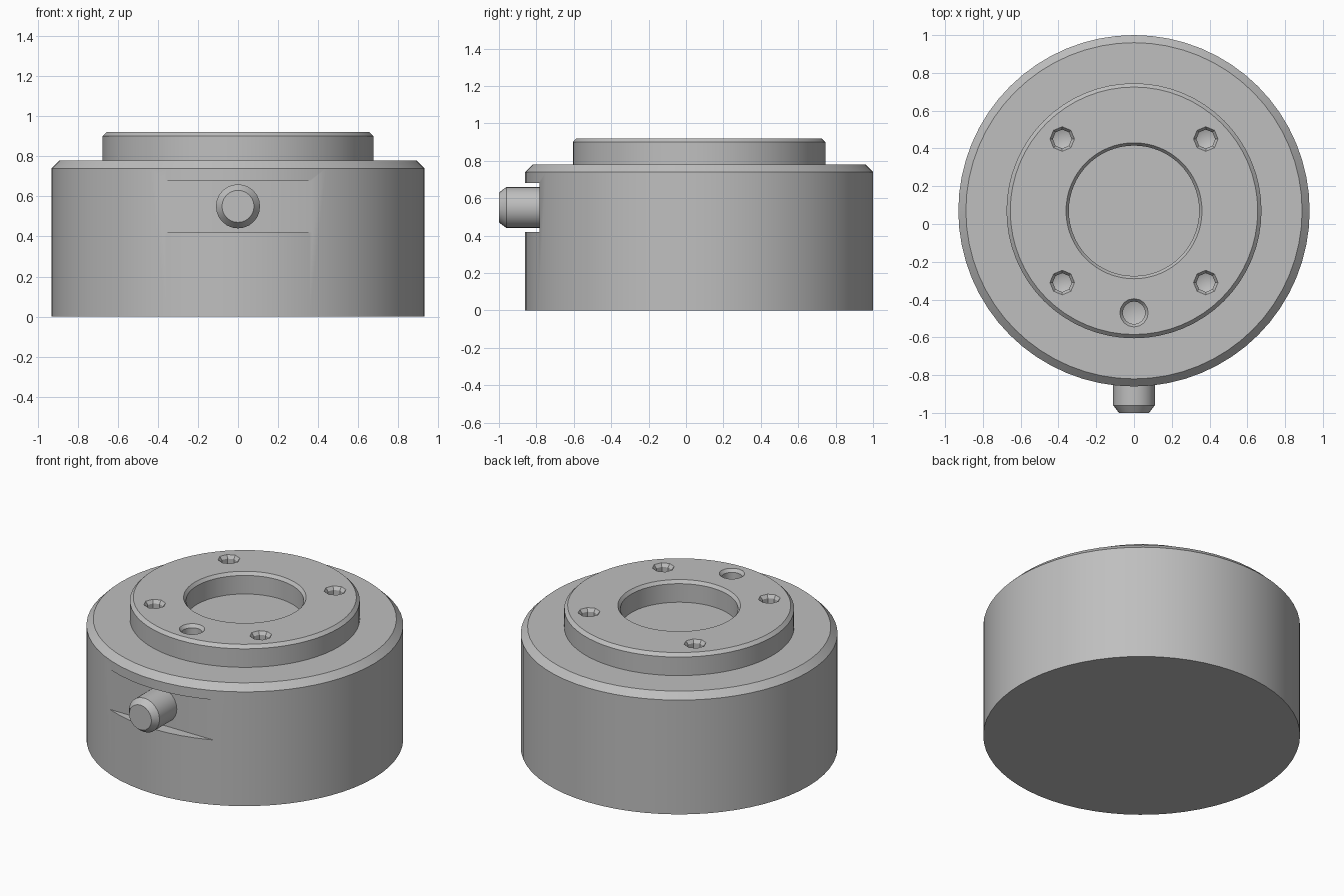
import bpy, bmesh, math
from mathutils import Matrix, Vector

if "Cube" in bpy.data.objects:
    bpy.data.objects.remove(bpy.data.objects["Cube"], do_unlink=True)

CENTRE_Y = 0.07

grey = bpy.data.materials.new("machined grey")
grey.use_nodes = True
grey.diffuse_color = (0.52, 0.52, 0.52, 1)
grey.node_tree.nodes["Principled BSDF"].inputs["Base Color"].default_value = (0.52, 0.52, 0.52, 1)


def add_object(name, bm):
    bmesh.ops.recalc_face_normals(bm, faces=bm.faces)
    mesh = bpy.data.meshes.new(name)
    bm.to_mesh(mesh)
    bm.free()
    mesh.materials.append(grey)
    obj = bpy.data.objects.new(name, mesh)
    bpy.context.collection.objects.link(obj)
    return obj


def lathe(name, profile, sides, location, tilt=0):
    """Spin a closed (radius, height) profile around z."""
    bm = bmesh.new()
    verts = [bm.verts.new((r, 0, z)) for r, z in profile]
    edges = [bm.edges.new(pair) for pair in zip(verts, verts[1:])]
    bmesh.ops.spin(bm, geom=verts + edges, axis=(0, 0, 1), cent=(0, 0, 0),
                   angle=math.tau, steps=sides, use_duplicate=False)
    bmesh.ops.remove_doubles(bm, verts=bm.verts, dist=0.0005)
    bm.transform(Matrix.Translation(location) @ Matrix.Rotation(tilt, 4, "X"))
    return add_object(name, bm)


def activate(obj):
    bpy.ops.object.select_all(action="DESELECT")
    obj.select_set(True)
    bpy.context.view_layer.objects.active = obj


def cut(target, cutter):
    mod = target.modifiers.new("cut", "BOOLEAN")
    mod.operation = "DIFFERENCE"
    mod.solver = "EXACT"
    mod.object = cutter
    activate(target)
    bpy.ops.object.modifier_apply(modifier=mod.name)
    bpy.data.objects.remove(cutter, do_unlink=True)


# Drum with chamfered shoulder, raised flange and shallow central bore
body = lathe("sensor_body", [
    (0, 0), (0.93, 0), (0.93, 0.74), (0.89, 0.78),
    (0.675, 0.78), (0.675, 0.9), (0.655, 0.92),
    (0.36, 0.92), (0.345, 0.9), (0.345, 0.78), (0, 0.78)],
    64, (0, CENTRE_Y, 0))

# Flat pocket on the front for the connector
bm = bmesh.new()
bmesh.ops.create_cube(bm, size=1)
bmesh.ops.scale(bm, verts=bm.verts, vec=Vector((1.2, 0.4, 0.26)))
bmesh.ops.translate(bm, verts=bm.verts, vec=Vector((0, -0.983, 0.55)))
cut(body, add_object("pocket_cutter", bm))

# Four countersunk screw holes and one dowel hole
holes = [(sx * 0.38, CENTRE_Y + sy * 0.38, 0.05, 8) for sx in (-1, 1) for sy in (-1, 1)]
holes.append((0, -0.47, 0.06, 16))
for x, y, r, sides in holes:
    cut(body, lathe("hole_cutter", [
        (0, 0.76), (r, 0.78), (r, 0.9), (r + 0.015, 0.92), (r + 0.015, 1), (0, 1)],
        sides, (x, y, 0)))

# Connector stub pointing forward, with a chamfered tip
connector = lathe("connector_stub", [
    (0, 0), (0.11, 0), (0.11, 0.21), (0.08, 0.25), (0, 0.25)],
    24, (0, -0.75, 0.55), math.pi / 2)

for obj in (body, connector):
    activate(obj)
    bpy.ops.object.shade_smooth_by_angle(angle=math.radians(28))
